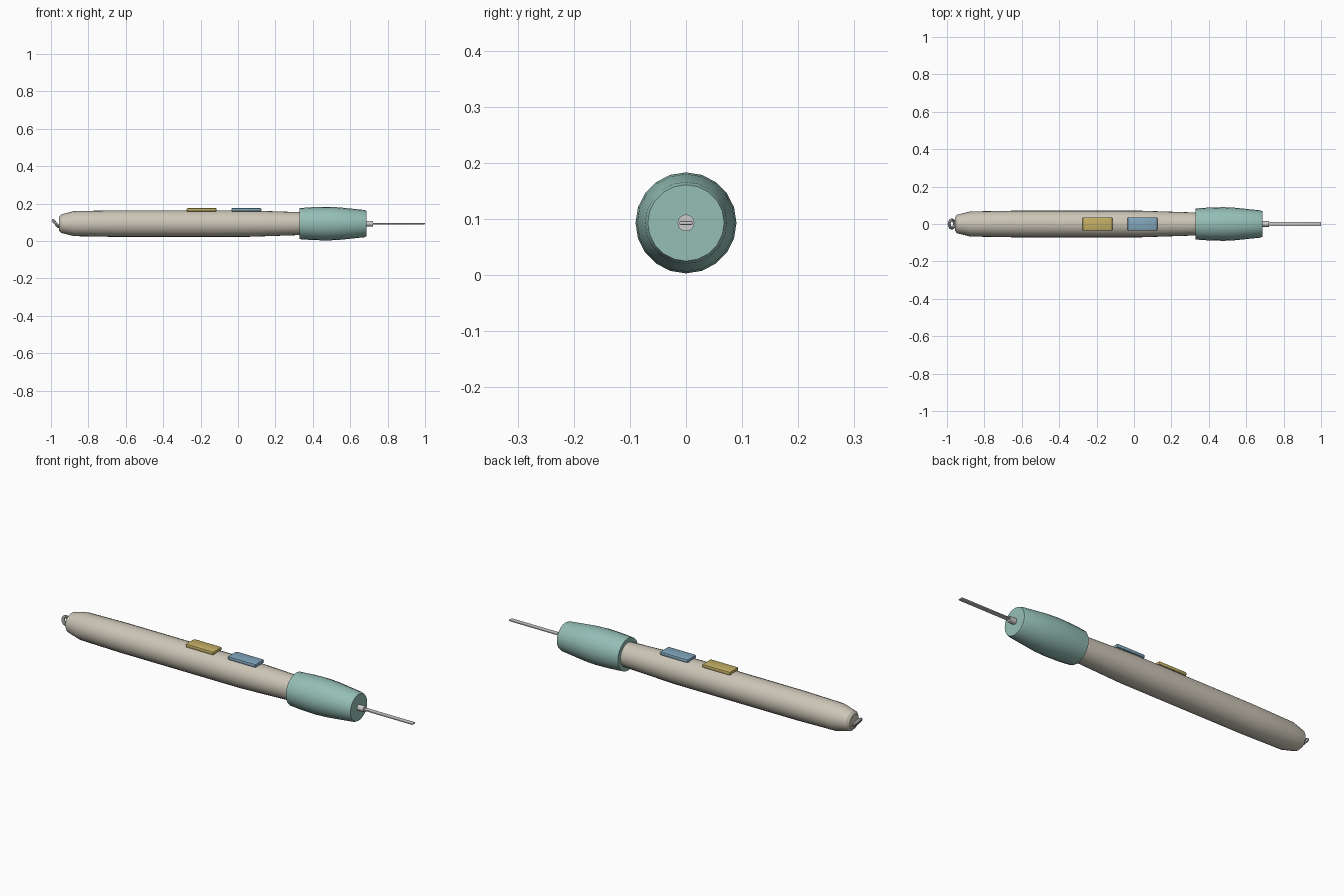
import bpy, bmesh, math
from mathutils import Matrix

if "Cube" in bpy.data.objects:
    bpy.data.objects.remove(bpy.data.objects["Cube"])

AXIS_Z = 0.093
TO_X = Matrix.Translation((0, 0, AXIS_Z)) @ Matrix.Rotation(math.pi / 2, 4, 'Y')


def material(name, rgb):
    m = bpy.data.materials.new(name)
    m.diffuse_color = (*rgb, 1)
    m.use_nodes = True
    m.node_tree.nodes["Principled BSDF"].inputs["Base Color"].default_value = m.diffuse_color
    return m


def add(name, bm, mat=None, smooth=True):
    bmesh.ops.recalc_face_normals(bm, faces=bm.faces)
    me = bpy.data.meshes.new(name)
    bm.to_mesh(me)
    bm.free()
    ob = bpy.data.objects.new(name, me)
    bpy.context.collection.objects.link(ob)
    if mat:
        me.materials.append(mat)
    if smooth:
        bpy.ops.object.select_all(action='DESELECT')
        ob.select_set(True)
        bpy.context.view_layer.objects.active = ob
        bpy.ops.object.shade_smooth_by_angle(angle=math.radians(30))
    return ob


def lathe(name, profile, sides, mat=None):
    """Capped solid of revolution about the long axis from (x, radius) points."""
    bm = bmesh.new()
    rings = [[bm.verts.new((x, r * math.sin(a), AXIS_Z + r * math.cos(a)))
              for a in (2 * math.pi * i / sides for i in range(sides))]
             for x, r in profile]
    for p, q in zip(rings, rings[1:]):
        for i in range(sides):
            j = (i + 1) % sides
            bm.faces.new((p[i], p[j], q[j], q[i]))
    bm.faces.new(rings[0])
    bm.faces.new(rings[-1])
    return add(name, bm, mat)


def box(name, centre, size, bevel, mat=None):
    bm = bmesh.new()
    bmesh.ops.create_cube(bm, size=1, matrix=Matrix.Translation(centre)
                          @ Matrix.Diagonal((*size, 1)))
    bmesh.ops.bevel(bm, geom=bm.edges[:], offset=bevel, segments=2,
                    profile=0.5, affect='EDGES')
    return add(name, bm, mat)


beige = material("beige", (0.60, 0.56, 0.47))
teal = material("teal", (0.30, 0.52, 0.47))
yellow = material("yellow", (0.55, 0.43, 0.13))
blue = material("blue", (0.22, 0.38, 0.50))

# Handle and front grip
lathe("handle", [(-0.957, 0.037), (-0.945, 0.05), (-0.875, 0.067), (-0.65, 0.071),
                 (0.04, 0.071), (0.34, 0.061)], 24, beige)
lathe("grip", [(0.33, 0.083), (0.40, 0.088), (0.48, 0.090), (0.54, 0.087),
               (0.675, 0.073), (0.687, 0.068)], 20, teal)

# Metal socket and flat blade
lathe("socket", [(0.68, 0.015), (0.722, 0.015)], 16)
box("blade", (0.855, 0, AXIS_Z), (0.29, 0.024, 0.007), 0.0025)

# Buttons on top of the handle
for name, x, mat in (("rear_button", -0.195, yellow), ("front_button", 0.045, blue)):
    box(name, (x, 0, 0.167), (0.16, 0.072, 0.019), 0.007, mat)

# Tilted hanging ring at the rear end
bm = bmesh.new()
N, M, R, r = 16, 8, 0.022, 0.008
pos = Matrix.Translation((-0.974, 0, AXIS_Z)) @ Matrix.Rotation(math.radians(50), 4, 'Y')
ring = [[bm.verts.new(pos @ Matrix.Rotation(2 * math.pi * i / N, 4, 'Z')
         @ Matrix.Translation((R + r * math.cos(t), 0, r * math.sin(t))).to_translation())
         for t in (2 * math.pi * k / M for k in range(M))] for i in range(N)]
for i in range(N):
    for k in range(M):
        a, b = ring[i], ring[(i + 1) % N]
        bm.faces.new((a[k], b[k], b[(k + 1) % M], a[(k + 1) % M]))
add("hanging_ring", bm)
